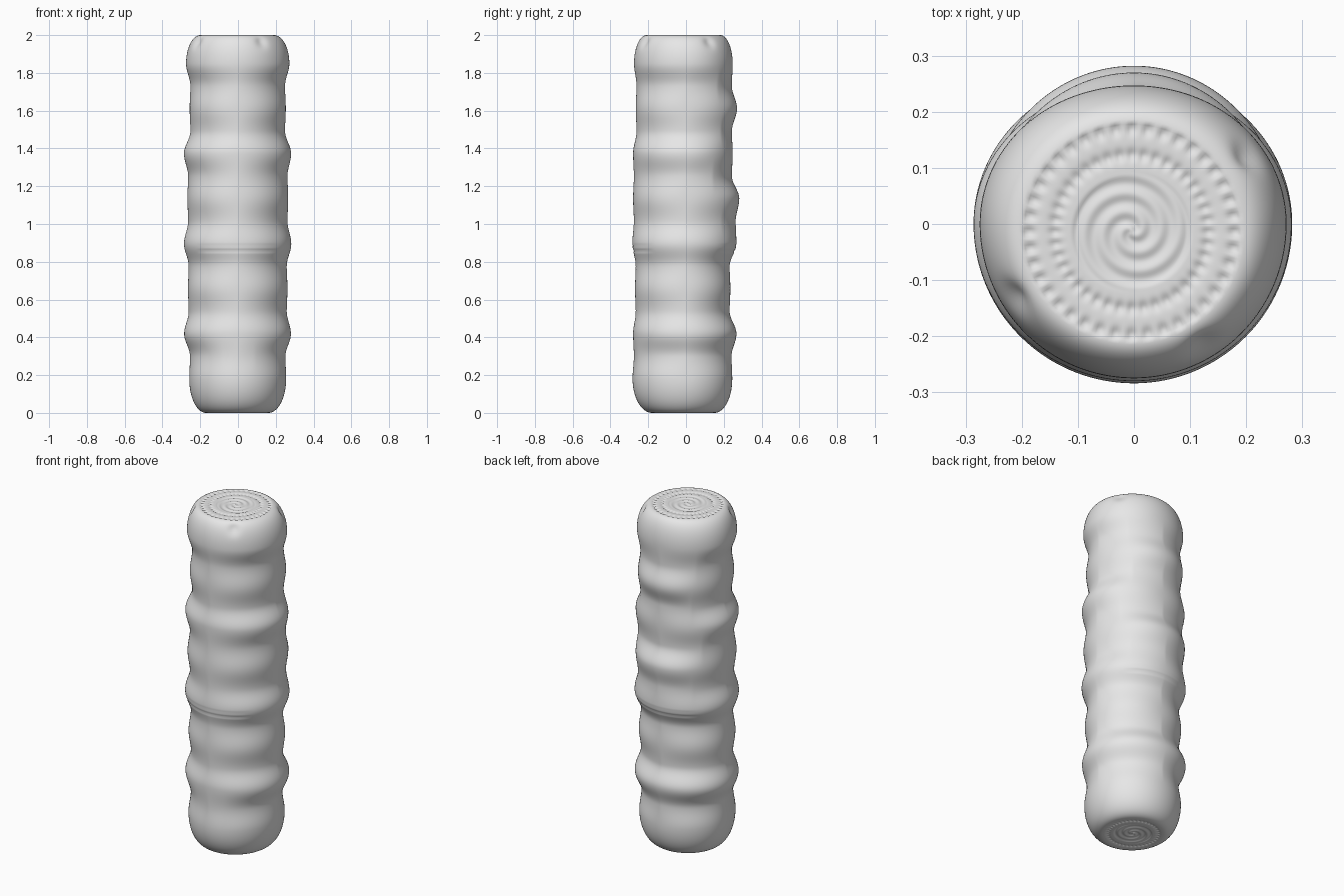
import bpy, bmesh
from math import sin, cos, pi, atan2, hypot, exp, floor

if "Cube" in bpy.data.objects:
    bpy.data.objects.remove(bpy.data.objects["Cube"])

SEGMENTS = 200
LOW, HIGH, LEVELS = 0.18, 1.85, 8
TOP = 2.0
CENTRE = (-0.004, -0.014)

# Radius of each stacked bulge, bottom to top, toward each side
SIDES = {
    "+x": (.255, .280, .262, .282, .266, .281, .253, .272),
    "-x": (.258, .285, .265, .286, .268, .286, .256, .275),
    "+y": (.245, .267, .235, .267, .282, .247, .270, .247),
    "-y": (.283, .280, .270, .284, .280, .280, .266, .275),
}


def bulge(k, a):
    """Radius of one bulge at an angle, blended between the four sides."""
    x = SIDES["+x" if cos(a) > 0 else "-x"][k]
    y = SIDES["+y" if sin(a) > 0 else "-y"][k]
    return x * cos(a) ** 2 + y * sin(a) ** 2


def body_radius(a, z):
    """Bulges with soft valleys between them, plus the short seam."""
    s = min(max((z - LOW) / (HIGH - LOW) * (LEVELS - 1), 0), LEVELS - 1)
    k = min(floor(s), LEVELS - 2)
    f = s - k
    lower, upper = bulge(k, a), bulge(k + 1, a)
    valley = min(lower, upper) - 0.004 - 0.009 * abs(sin(2 * a))
    end = lower if f < 0.5 else upper
    r = valley + (end - valley) * (0.5 + 0.5 * cos(4 * pi * f / 2))
    reach = min(max((abs(sin(a)) - 0.6) * 5, 0), 1)
    for height, depth in ((0.86, 0.005), (0.885, 0.002)):
        r -= reach * depth * exp(-((z - height) / 0.005) ** 2)
    return r


def relief(x, y):
    """Depth of the carved spiral, the notched ring and the bead ring."""
    r, a = hypot(x, y), atan2(y, x)
    notch = 0.5 + 0.5 * cos(40 * a)
    depth = 0
    if r < 0.108:
        fade = min(r / 0.012, (0.108 - r) / 0.01, 1)
        depth += 0.004 * fade * (0.5 + 0.5 * cos(2 * a - 2 * pi * r / 0.034))
    depth += 0.006 * exp(-((r - 0.137) / 0.011) ** 2) * (0.4 + 0.6 * notch)
    depth += 0.006 * exp(-((r - 0.183) / 0.011) ** 2) * notch
    return depth


def dimple(x, y, z):
    """Shallow thumb marks around the upper shoulder."""
    depth = 0
    for px, py in ((0.20, 0.12), (-0.21, -0.13), (0.12, -0.21)):
        d2 = (x - px) ** 2 + (y - py) ** 2 + (z - 1.96) ** 2
        depth += 0.014 * exp(-d2 / 0.03 ** 2)
    return depth


def disc_ring(r, z, sign):
    """One ring of an end face; sign is the inward direction."""
    ring = []
    for i in range(SEGMENTS):
        a = 2 * pi * i / SEGMENTS
        x, y = r * cos(a), r * sin(a)
        ring.append((x + CENTRE[0], y + CENTRE[1], z + sign * relief(x, y)))
    return ring


def shoulder_ring(t, start, end, flat):
    """One ring of the rounding between the wall and an end face."""
    z = start + (end - start) * sin(t)
    ring = []
    for i in range(SEGMENTS):
        a = 2 * pi * i / SEGMENTS
        wall = body_radius(a, start)
        x = (flat * cos(a) + CENTRE[0]) * (1 - cos(t)) + wall * cos(a) * cos(t)
        y = (flat * sin(a) + CENTRE[1]) * (1 - cos(t)) + wall * sin(a) * cos(t)
        push = 1 - dimple(x, y, z) / hypot(x, y)
        ring.append((x * push, y * push, z))
    return ring


def wall_ring(z):
    ring = []
    for i in range(SEGMENTS):
        a = 2 * pi * i / SEGMENTS
        r = body_radius(a, z)
        ring.append((r * cos(a), r * sin(a), z))
    return ring


# Ring stack: lower face, lower shoulder, wall, upper shoulder, upper face
FLAT_LOW, FLAT_TOP = 0.165, 0.195
DISC, ROUND, WALL = 60, 18, 180
rings = [disc_ring(FLAT_LOW * i / DISC, 0, 1) for i in range(1, DISC)]
rings += [shoulder_ring(pi / 2 * (1 - i / ROUND), LOW, 0, FLAT_LOW) for i in range(ROUND)]
rings += [wall_ring(LOW + (HIGH - LOW) * i / WALL) for i in range(WALL + 1)]
rings += [shoulder_ring(pi / 2 * i / ROUND, HIGH, TOP, FLAT_TOP) for i in range(1, ROUND + 1)]
rings += [disc_ring(FLAT_TOP * i / DISC, TOP, -1) for i in range(DISC - 1, 0, -1)]

bm = bmesh.new()
loops = [[bm.verts.new(p) for p in ring] for ring in rings]
for lower, upper in zip(loops, loops[1:]):
    for i in range(SEGMENTS):
        j = (i + 1) % SEGMENTS
        bm.faces.new((lower[i], lower[j], upper[j], upper[i]))
bm.faces.new(loops[0][::-1])
bm.faces.new(loops[-1])
bmesh.ops.recalc_face_normals(bm, faces=bm.faces)
mesh = bpy.data.meshes.new("ribbed_column")
bm.to_mesh(mesh)
bm.free()
column = bpy.data.objects.new("ribbed_column", mesh)
bpy.context.collection.objects.link(column)

# Plain grey material
grey = bpy.data.materials.new("light_grey")
grey.use_nodes = True
colour = (0.8, 0.8, 0.8, 1)
grey.diffuse_color = colour
grey.node_tree.nodes["Principled BSDF"].inputs["Base Color"].default_value = colour
mesh.materials.append(grey)

bpy.ops.object.select_all(action="DESELECT")
column.select_set(True)
bpy.context.view_layer.objects.active = column
bpy.ops.object.shade_smooth_by_angle(angle=pi / 3)
